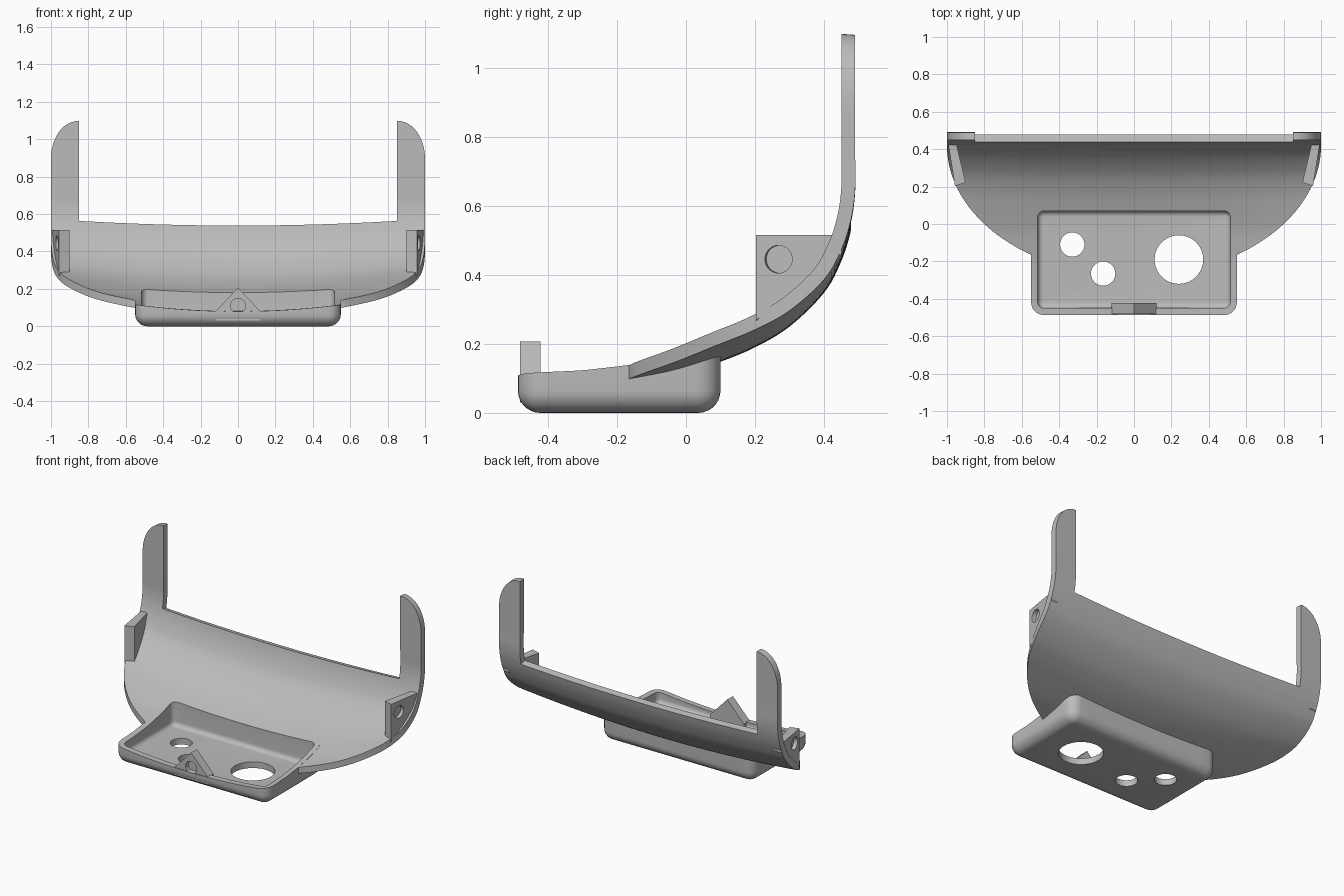
import bpy, bmesh
from math import sin, cos, pi, sqrt
from mathutils import Vector

cube = bpy.data.objects.get("Cube")
if cube:
    bpy.data.objects.remove(cube, do_unlink=True)

grey = bpy.data.materials.new("plain grey")
grey.use_nodes = True
grey.diffuse_color = (0.5, 0.5, 0.5, 1)
grey.node_tree.nodes["Principled BSDF"].inputs["Base Color"].default_value = (0.5, 0.5, 0.5, 1)


def make(name, verts, faces):
    """Mesh object from points and faces, with normals made consistent."""
    mesh = bpy.data.meshes.new(name)
    mesh.from_pydata([tuple(v) for v in verts], [], faces)
    bm = bmesh.new()
    bm.from_mesh(mesh)
    loose = [v for v in bm.verts if not v.link_faces]
    bmesh.ops.delete(bm, geom=loose, context="VERTS")
    bmesh.ops.recalc_face_normals(bm, faces=bm.faces)
    bm.to_mesh(mesh)
    bm.free()
    mesh.materials.append(grey)
    obj = bpy.data.objects.new(name, mesh)
    bpy.context.collection.objects.link(obj)
    return obj


def stack(name, loops):
    """Closed solid through a list of equal-sized loops."""
    n = len(loops[0])
    faces = [(k * n + i, k * n + (i + 1) % n, (k + 1) * n + (i + 1) % n, (k + 1) * n + i)
             for k in range(len(loops) - 1) for i in range(n)]
    last = (len(loops) - 1) * n
    faces += [tuple(range(n)), tuple(range(last, last + n))]
    return make(name, [v for loop in loops for v in loop], faces)


def select(obj):
    bpy.ops.object.select_all(action="DESELECT")
    obj.select_set(True)
    bpy.context.view_layer.objects.active = obj


def cut(obj, cutter):
    cutter.hide_render = True
    mod = obj.modifiers.new("cut", "BOOLEAN")
    mod.operation, mod.solver, mod.object = "DIFFERENCE", "EXACT", cutter
    select(obj)
    bpy.ops.object.modifier_apply(modifier=mod.name)
    bpy.data.objects.remove(cutter, do_unlink=True)


def rod(start, end, radius):
    """Round cutter between two points."""
    start, end = Vector(start), Vector(end)
    turn = (end - start).to_track_quat("Z", "Y")
    ring = [turn @ Vector((radius * cos(2 * pi * i / 40), radius * sin(2 * pi * i / 40), 0))
            for i in range(40)]
    return stack("hole_cutter", [[p + v for v in ring] for p in (start, end)])


def spline(pts, steps):
    """Catmull-Rom curve through the points."""
    p = [Vector(q) for q in pts]
    p = [2 * p[0] - p[1]] + p + [2 * p[-1] - p[-2]]
    out = []
    for a, b, c, d in zip(p, p[1:], p[2:], p[3:]):
        for k in range(steps):
            t = k / steps
            out.append(0.5 * (2 * b + (c - a) * t + (2 * a - 5 * b + 4 * c - d) * t * t
                              + (3 * b - a - 3 * c + d) * t ** 3))
    return out + [p[-2]]


# Shell side profile: outer line, and inner line offset by the wall thickness
WALL, STEPS, POST = 0.04, 6, 0.85
DOME, RISE = 0.86, 0.213
outer = spline([(-0.165, 0.071), (-0.03, 0.102), (0.1, 0.148), (0.2, 0.19), (0.3, 0.25),
                (0.4, 0.348), (0.45, 0.44), (0.478, 0.53), (0.49, 0.62), (0.49, 0.72),
                (0.49, DOME)], STEPS)
NOTCH = 7 * STEPS
outer += [Vector((0.49, DOME + RISE * sin(pi / 2 * k / 12))) for k in range(1, 12)]
outer.append(Vector((0.49, DOME + RISE * 0.999)))
inner = []
for i, p in enumerate(outer):
    d = (outer[min(i + 1, len(outer) - 1)] - outer[max(i - 1, 0)]).normalized()
    inner.append(p + WALL * Vector((-d.y, d.x)))
inner[0].x = outer[0].x


def lift(x, y):
    return (0.075 - 0.092 * y) * x * x


def half_width(y):
    return sqrt(1 - (max(0.42 - y, 0) / 0.7) ** 2)


def top_z(x, y):
    """Height of the inner shell surface, carried on over the tray."""
    line = [Vector((-0.6, 0.075)), Vector((-0.45, 0.08)), Vector((-0.3, 0.091))] + inner[:NOTCH]
    for a, b in zip(line, line[1:]):
        if a.x <= y <= b.x:
            return a.y + (b.y - a.y) * (y - a.x) / (b.x - a.x) + lift(x, y)
    return line[-1].y


# Curved shell with two upright posts, built as grid cells with the notch left out
side = [POST + (1 - POST) * k / 6 for k in range(7)]
cols = [-u for u in reversed(side)] + [POST * k / 16 for k in range(-15, 16)] + side
rows, ncol = len(outer), len(cols)


def shell_point(p, u):
    w = half_width(p.x)
    x = u * w
    if p.y > DOME and abs(u) >= POST:
        reach = sqrt(max(1 - ((p.y - DOME) / RISE) ** 2, 0.0005))
        x = (POST + (abs(u) - POST) * reach) * (1 if u > 0 else -1)
    return (x, p.x, p.y + lift(x, p.x))


verts = [shell_point(p, u) for line in (outer, inner) for p in line for u in cols]
cells = {(i, j) for i in range(rows - 1) for j in range(ncol - 1)
         if i < NOTCH or abs(cols[j] + cols[j + 1]) / 2 > POST}
faces = []
for i, j in cells:
    a, b, c, d = (i * ncol + j, i * ncol + j + 1, (i + 1) * ncol + j + 1, (i + 1) * ncol + j)
    h = rows * ncol
    faces += [(a, b, c, d), (d + h, c + h, b + h, a + h)]
    for (s, t), nb in (((a, b), (i - 1, j)), ((b, c), (i, j + 1)),
                       ((c, d), (i + 1, j)), ((d, a), (i, j - 1))):
        if nb not in cells:
            faces.append((s, s + h, t + h, t))
shell = make("shell", verts, faces)


# Tray: rounded open box whose rim follows the shell surface
def rounded(hx, y0, y1, r, height):
    pts = []
    corners = [(hx - r, y1 - r), (-hx + r, y1 - r), (-hx + r, y0 + r), (hx - r, y0 + r)]
    for k, (cx, cy) in enumerate(corners):
        arc = [(cx + r * cos(pi / 2 * (k + t / 6)), cy + r * sin(pi / 2 * (k + t / 6)))
               for t in range(7)]
        nx, ny = corners[(k + 1) % 4]
        ex, ey = nx + r * cos(pi / 2 * (k + 1)), ny + r * sin(pi / 2 * (k + 1))
        sx, sy = arc[-1]
        pts += arc + [(sx + (ex - sx) * t / 14, sy + (ey - sy) * t / 14) for t in range(1, 14)]
    return [(x, y, height(x, y) if callable(height) else height) for x, y in pts]


def bowl(hx, y0, y1, corner, fillet, floor):
    """Loops from the floor up through a rounded edge to the rim."""
    loops = []
    for k in range(8):
        t = pi / 2 * k / 7
        d = fillet * (1 - sin(t))
        loops.append(rounded(hx - d, y0 + d, y1 - d, max(corner - d, 0.004),
                             floor + fillet * (1 - cos(t))))
    return loops + [rounded(hx, y0, y1, corner, lambda x, y: top_z(x, y) + 0.001)]


tray = stack("tray", bowl(0.55, -0.487, 0.1, 0.068, 0.065, 0)
             + bowl(0.515, -0.45, 0.07, 0.034, 0.03, 0.04)[::-1])
for x, y, r in ((-0.33, -0.11, 0.065), (-0.165, -0.265, 0.065), (0.24, -0.19, 0.13)):
    cut(tray, rod((x, y, -0.1), (x, y, 0.3), r))
cut(shell, stack("opening_cutter", [rounded(0.525, -0.46, 0.08, 0.04, z) for z in (-0.1, 0.4)]))

# Pointed front catch with a shallow round socket
outline = [(-0.12, 0.03), (0.12, 0.03), (0.12, 0.08), (0, 0.207), (-0.12, 0.08)]
catch = stack("front_catch", [[(x, y, z) for x, z in outline] for y in (-0.481, -0.422)])
cut(catch, rod((0, -0.6, 0.11), (0, -0.451, 0.11), 0.04))

# Side tabs with shallow round sockets on the outside
plan = [(0.957, 0.203), (0.9, 0.222), (0.955, 0.45), (0.997, 0.45)]
tabs = []
for s, name in ((1, "left_tab"), (-1, "right_tab")):
    tab = stack(name, [[(s * x, y, top_z(x, y) - 0.02 if y < 0.4 else 0.46) for x, y in plan],
                       [(s * x, y, 0.515) for x, y in plan]])
    cut(tab, rod((s * 1.07, 0.25, 0.445), (s * 0.944, 0.272, 0.445), 0.04))
    tabs.append(tab)

for obj in [shell, tray, catch] + tabs:
    select(obj)
    bpy.ops.object.shade_smooth_by_angle(angle=pi / 6)
